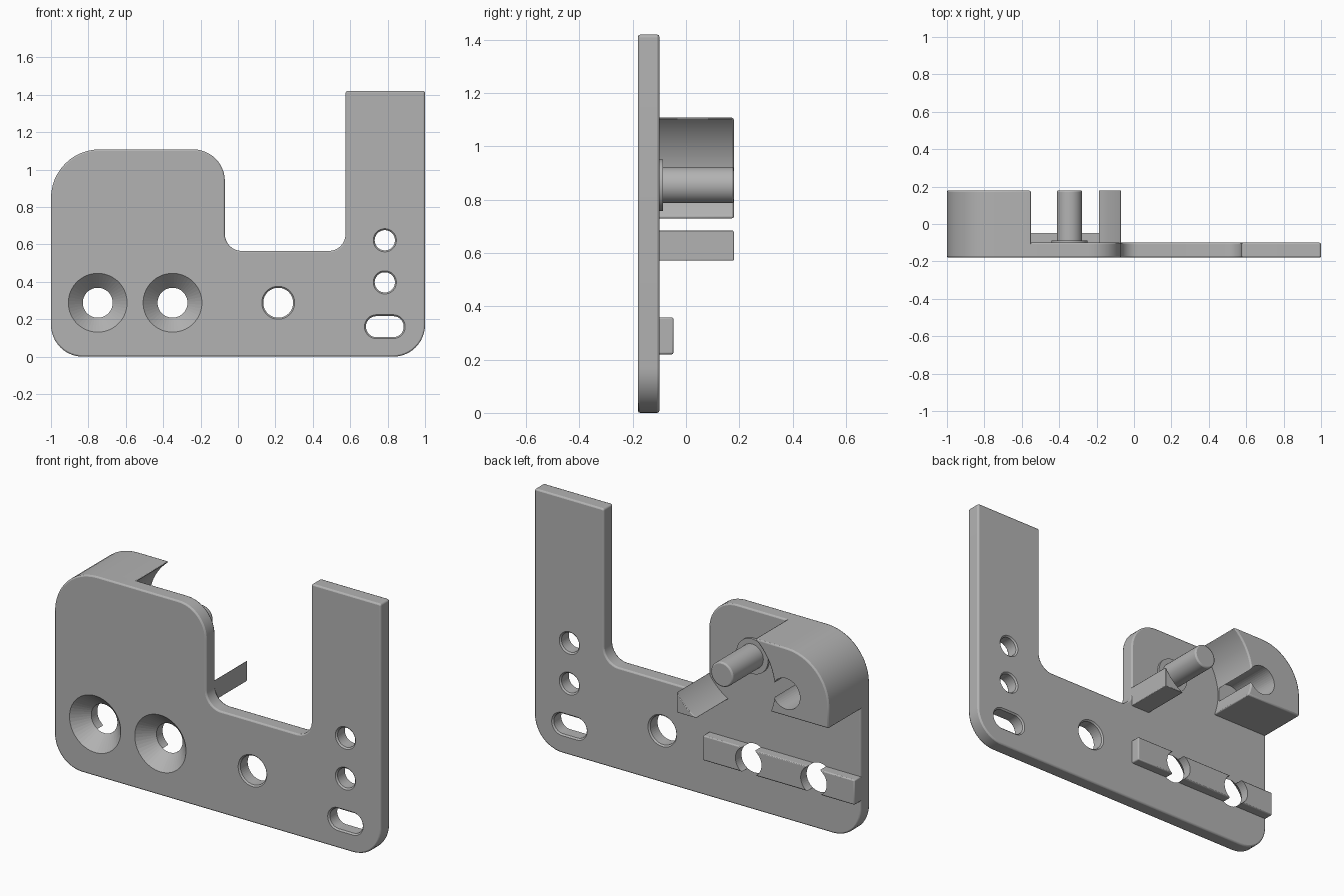
import bpy, bmesh, math
from mathutils import Vector

if "Cube" in bpy.data.objects:
    bpy.data.objects.remove(bpy.data.objects["Cube"])

FRONT, BACK, TIP = -0.18, -0.10, 0.18     # depth levels along y
PIN = (-0.345, 0.855)                      # pin axis in x, z

grey = bpy.data.materials.new("plain grey")
grey.diffuse_color = (0.45, 0.45, 0.45, 1)
grey.use_nodes = True
grey.node_tree.nodes["Principled BSDF"].inputs["Base Color"].default_value = grey.diffuse_color


def rounded(corners, steps=12):
    """Outline from (x, z, radius) corners, with arcs at rounded ones."""
    out = []
    for i, (x, z, r) in enumerate(corners):
        p = Vector((x, z))
        if r == 0:
            out.append((x, z))
            continue
        a = (Vector(corners[i - 1][:2]) - p).normalized()
        b = (Vector(corners[(i + 1) % len(corners)][:2]) - p).normalized()
        c = p + (a + b) * r                # right-angled corners only
        for k in range(steps + 1):
            t = k / steps * math.pi / 2
            out.append(tuple(c - b * r * math.cos(t) - a * r * math.sin(t)))
    return out


def arc(start, end, r=0.323, steps=14):
    """Arc around the pin axis, angles in degrees."""
    return [(PIN[0] + r * math.cos(t), PIN[1] + r * math.sin(t))
            for t in (math.radians(start + (end - start) * k / steps)
                      for k in range(steps + 1))]


def stadium(x, z, r, half=0.0, n=48):
    """Circle, or a slot when half is above zero."""
    pts = []
    for k in range(n):
        t = 2 * math.pi * (k + 0.5) / n
        pts.append((x + math.copysign(half, math.cos(t)) + r * math.cos(t),
                    z + r * math.sin(t)))
    return pts


def loft(name, sections, bevel=0.0):
    """Solid through equal outlines placed at given y depths."""
    bm = bmesh.new()
    rings = [[bm.verts.new((x, y, z)) for x, z in pts] for y, pts in sections]
    n = len(rings[0])
    for a, b in zip(rings, rings[1:]):
        for i in range(n):
            bm.faces.new((a[i], a[(i + 1) % n], b[(i + 1) % n], b[i]))
    bm.faces.new(rings[0])
    bm.faces.new(rings[-1])
    bmesh.ops.recalc_face_normals(bm, faces=bm.faces)
    mesh = bpy.data.meshes.new(name)
    bm.to_mesh(mesh)
    bm.free()
    mesh.materials.append(grey)
    ob = bpy.data.objects.new(name, mesh)
    bpy.context.collection.objects.link(ob)
    if bevel:
        m = ob.modifiers.new("edge rounding", 'BEVEL')
        m.width, m.segments, m.limit_method = bevel, 2, 'ANGLE'
        m.angle_limit = math.radians(35)
    return ob


def cutter(name, rings, x, z, half=0.0):
    ob = loft(name, [(y, stadium(x, z, r, half)) for y, r in rings])
    ob.hide_render = True
    ob.hide_viewport = True
    return ob


def cut(ob, tool):
    m = ob.modifiers.new("hole", 'BOOLEAN')
    m.operation, m.solver, m.object = 'DIFFERENCE', 'EXACT', tool


def eased(r, e=0.008):
    """Through-hole radii with lightly eased rims."""
    return [(FRONT - 0.02, r + e), (FRONT, r + e), (FRONT + e, r),
            (BACK - e, r), (BACK, r + e), (BACK + 0.02, r + e)]


# Main plate
plate = loft("plate", [(y, rounded([
    (-1, 0, 0.17), (1, 0, 0.17), (1, 1.42, 0.012), (0.575, 1.42, 0.012),
    (0.575, 0.565, 0.09), (-0.07, 0.565, 0.09), (-0.07, 1.108, 0.17),
    (-1, 1.108, 0.26)])) for y in (FRONT, BACK)], 0.008)

# Raised rail behind the countersunk holes
rail = loft("rail", [(y, rounded([(-1, 0.22, 0), (-0.07, 0.22, 0),
                                  (-0.07, 0.358, 0), (-1, 0.358, 0)]))
                     for y in (BACK - 0.02, -0.047)], 0.006)

# Countersunk holes through plate and rail
for i, x in enumerate((-0.75, -0.35)):
    sink = cutter(f"countersink_cutter_{i}",
                  [(FRONT - 0.01, 0.167), (BACK, 0.08), (0.0, 0.08)], x, 0.288)
    cut(plate, sink)
    cut(rail, sink)

# Plain holes and slot
for name, x, z, r, half in (("centre_hole", 0.215, 0.288, 0.08, 0),
                            ("upper_hole", 0.785, 0.622, 0.054, 0),
                            ("lower_hole", 0.785, 0.397, 0.054, 0),
                            ("slot", 0.785, 0.16, 0.056, 0.045)):
    cut(plate, cutter(name + "_cutter", eased(r), x, z, half))

# Large corner block with a curved inner side and a blind hole
top = math.degrees(math.asin((1.108 - PIN[1]) / 0.323))
low = math.degrees(math.asin((PIN[1] - 0.73) / 0.323))
shape = rounded([(-1, 1.108, 0.26), (-1, 0.73, 0), (-0.64, 0.73, 0),
                 (-0.545, 1.108, 0)])[:-2] + arc(180 + low, 180 - top)
block = loft("corner_block", [(y, shape) for y in (BACK - 0.03, TIP)], 0.008)
cut(block, cutter("blind_hole_cutter",
                  [(BACK + 0.01, 0.085), (TIP + 0.05, 0.085)], -0.74, 0.855))

# Small wedge-shaped stop facing the pin
a0 = -math.degrees(math.acos((-0.07 - PIN[0]) / 0.323))
a1 = -math.degrees(math.asin((PIN[1] - 0.572) / 0.323))
loft("stop_wedge", [(y, arc(a0, a1) + [(-0.07, 0.572)])
                    for y in (BACK - 0.03, TIP)], 0.008)

# Pin and its low collar
loft("pin", [(y, stadium(*PIN, 0.068)) for y in (BACK - 0.03, TIP)], 0.008)
loft("pin_collar", [(y, stadium(*PIN, 0.097)) for y in (BACK - 0.02, -0.087)])

# Smooth curved walls, keep edges crisp
for ob in bpy.context.collection.objects:
    if not ob.hide_render:
        bpy.ops.object.select_all(action='DESELECT')
        ob.select_set(True)
        bpy.context.view_layer.objects.active = ob
        bpy.ops.object.shade_smooth_by_angle(angle=math.radians(30))
